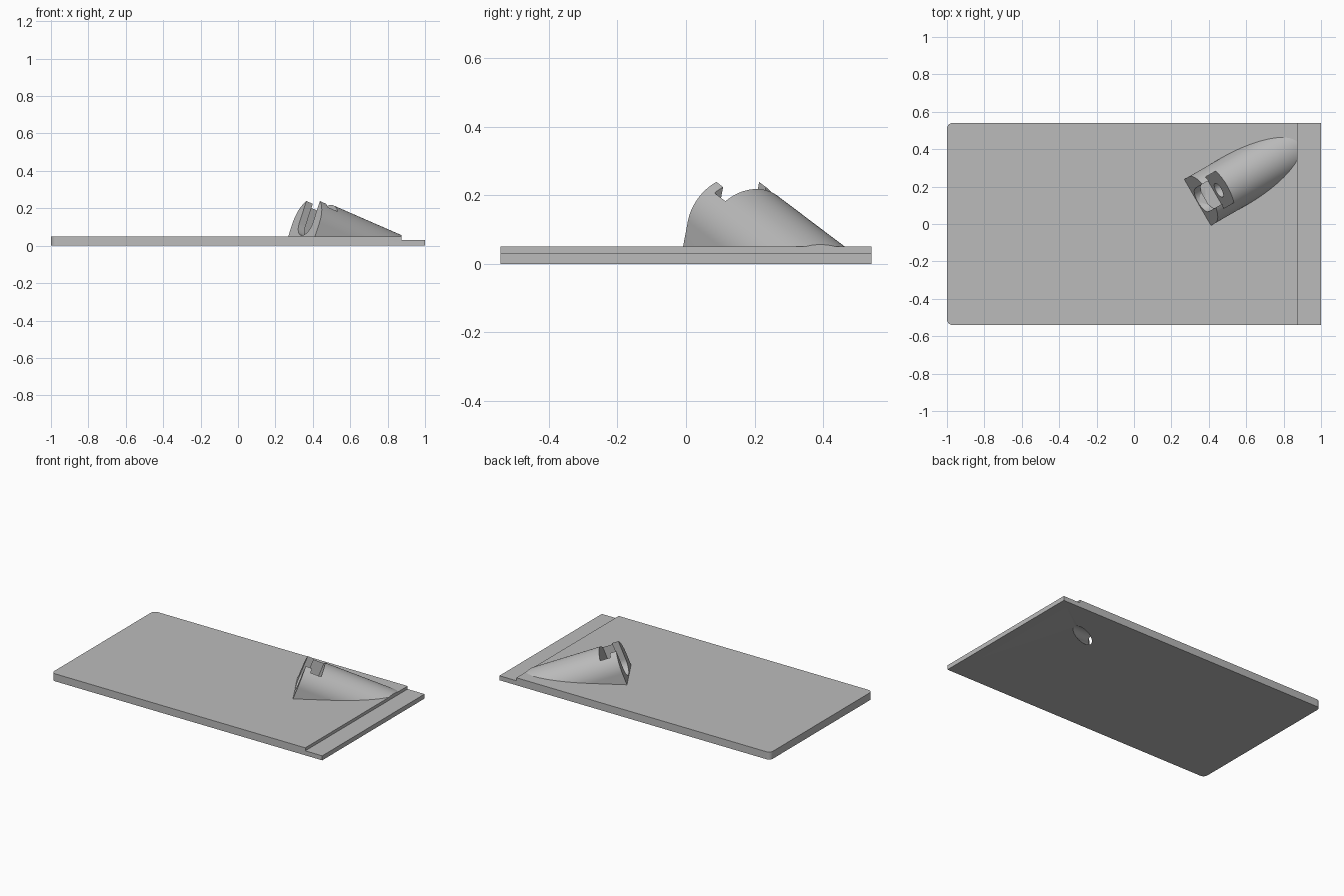
import bpy, bmesh, math
from mathutils import Matrix, Vector

cube = bpy.data.objects.get("Cube")
if cube:
    bpy.data.objects.remove(cube, do_unlink=True)

grey = bpy.data.materials.new("plain_grey")
grey.use_nodes = True
colour = (0.5, 0.5, 0.5, 1)
grey.diffuse_color = colour
grey.node_tree.nodes["Principled BSDF"].inputs["Base Color"].default_value = colour


def prism(name, outline, start, end, matrix=Matrix()):
    """Extrude a 2D outline along local z, then place it."""
    bm = bmesh.new()
    face = bm.faces.new([bm.verts.new((x, y, start)) for x, y in outline])
    out = bmesh.ops.extrude_face_region(bm, geom=[face])
    verts = [g for g in out["geom"] if isinstance(g, bmesh.types.BMVert)]
    bmesh.ops.translate(bm, verts=verts, vec=(0, 0, end - start))
    bmesh.ops.transform(bm, matrix=matrix, verts=bm.verts)
    bmesh.ops.recalc_face_normals(bm, faces=bm.faces)
    mesh = bpy.data.meshes.new(name)
    bm.to_mesh(mesh)
    bm.free()
    mesh.materials.append(grey)
    obj = bpy.data.objects.new(name, mesh)
    bpy.context.collection.objects.link(obj)
    return obj


def arc(cx, cy, r, a0, a1, n):
    return [(cx + r * math.cos(math.radians(a0 + (a1 - a0) * i / n)),
             cy + r * math.sin(math.radians(a0 + (a1 - a0) * i / n)))
            for i in range(n + 1)]


def rect(x0, x1, y0, y1):
    return [(x0, y0), (x1, y0), (x1, y1), (x0, y1)]


def boolean(obj, tool, operation="DIFFERENCE"):
    mod = obj.modifiers.new("cut", "BOOLEAN")
    mod.operation = operation
    mod.solver = "EXACT"
    mod.object = tool
    bpy.context.view_layer.objects.active = obj
    bpy.ops.object.modifier_apply(modifier=mod.name)


# Base plate with two rounded corners and a lowered end strip
r = 0.03
plate = prism("base_plate",
              [(1, -0.54), (1, 0.54)]
              + arc(-1 + r, 0.54 - r, r, 90, 180, 8)
              + arc(-1 + r, -0.54 + r, r, 180, 270, 8), 0, 0.05)
step = prism("step_cutter", rect(0.875, 1.2, -1, 1), 0.03, 0.2)
boolean(plate, step)

# Local frame of the slanted holder: z runs down its axis, y up its end face
turn, pitch = math.radians(30), math.radians(20.7)
flat = Vector((math.cos(turn), math.sin(turn), 0))
up = Vector((0, 0, 1))
axis = flat * math.cos(pitch) - up * math.sin(pitch)
rise = flat * math.sin(pitch) + up * math.cos(pitch)
frame = Matrix((rise.cross(axis), rise, axis)).transposed().to_4x4()
frame.translation = (0.364, 0.129, 0.123)

# Holder body: round top on straight walls, clipped into the plate
R = 0.143
holder = prism("slanted_holder", arc(0, 0, R, 0, 180, 48) + [(-R, -0.4), (R, -0.4)],
               0, 0.8, frame)
clip = prism("clip_block", rect(0, 0.875, -0.5, 0.54), 0.02, 0.5)
boolean(holder, clip, "INTERSECT")

# Open slot in the end flange, wider pocket behind it, drilled hole through
cutters = [
    prism("slot_cutter", arc(0, 0, 0.072, 180, 360, 32) + [(0.072, 0.3), (-0.072, 0.3)],
          -0.05, 0.05, frame),
    prism("pocket_cutter", rect(-0.097, 0.097, -0.07, 0.3), 0.042, 0.11, frame),
    prism("drill_cutter", arc(0, 0, 0.042, 0, 350, 35), 0.08, 0.7, frame),
]
for cutter in cutters:
    boolean(holder, cutter)
for cutter in cutters[1:]:
    boolean(plate, cutter)
for helper in cutters + [step, clip]:
    bpy.data.objects.remove(helper, do_unlink=True)

# Smooth the curved walls, keep edges sharp
for obj in (plate, holder):
    bpy.ops.object.select_all(action="DESELECT")
    obj.select_set(True)
    bpy.context.view_layer.objects.active = obj
    bpy.ops.object.shade_smooth_by_angle(angle=math.radians(25))
